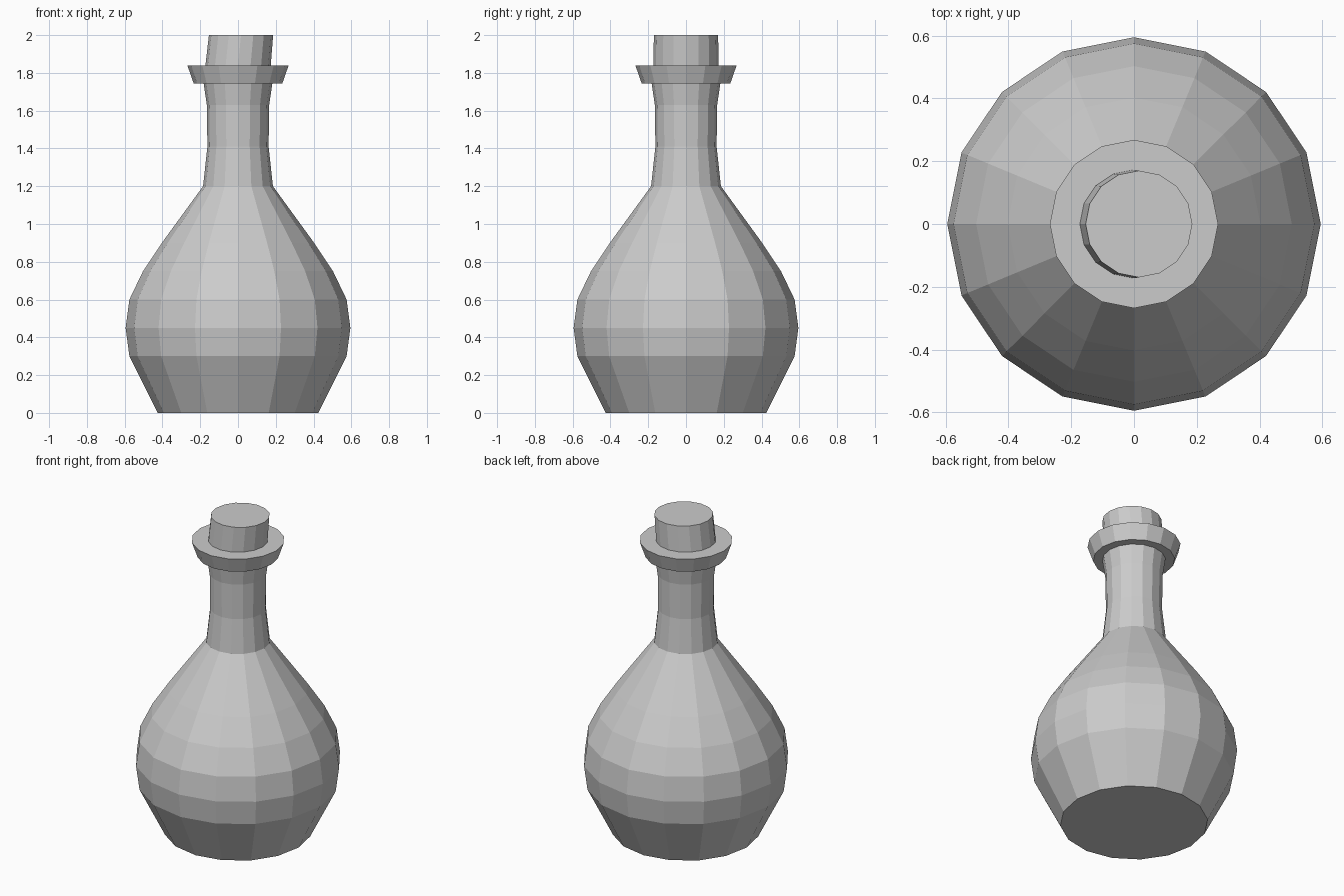
import bpy, bmesh
from math import cos, sin, tau

if "Cube" in bpy.data.objects:
    bpy.data.objects.remove(bpy.data.objects["Cube"])

SIDES = 16


def lathe(name, profile):
    """Closed faceted solid from (radius, height, x offset) rings."""
    bm = bmesh.new()
    rings = [[bm.verts.new((dx + r * cos(tau * i / SIDES), r * sin(tau * i / SIDES), z))
              for i in range(SIDES)] for r, z, dx in profile]
    for a, b in zip(rings, rings[1:]):
        for i in range(SIDES):
            j = (i + 1) % SIDES
            bm.faces.new((a[i], a[j], b[j], b[i]))
    bm.faces.new(rings[0][::-1])
    bm.faces.new(rings[-1])
    mesh = bpy.data.meshes.new(name)
    bm.to_mesh(mesh)
    bm.free()
    obj = bpy.data.objects.new(name, mesh)
    bpy.context.collection.objects.link(obj)
    return obj


# Bottle: round belly, narrow neck and flared lip in one profile
lathe("bottle", [
    (0.425, 0.0, 0), (0.575, 0.30, 0), (0.595, 0.45, 0), (0.575, 0.60, 0),
    (0.503, 0.75, 0), (0.403, 0.90, 0), (0.185, 1.20, 0), (0.162, 1.41, 0),
    (0.165, 1.63, 0), (0.182, 1.745, 0), (0.235, 1.745, 0), (0.268, 1.84, 0)])

# Stopper: cork leaning slightly to the right
lathe("stopper", [(0.173, 1.835, 0), (0.17, 2.0, 0.016)])
